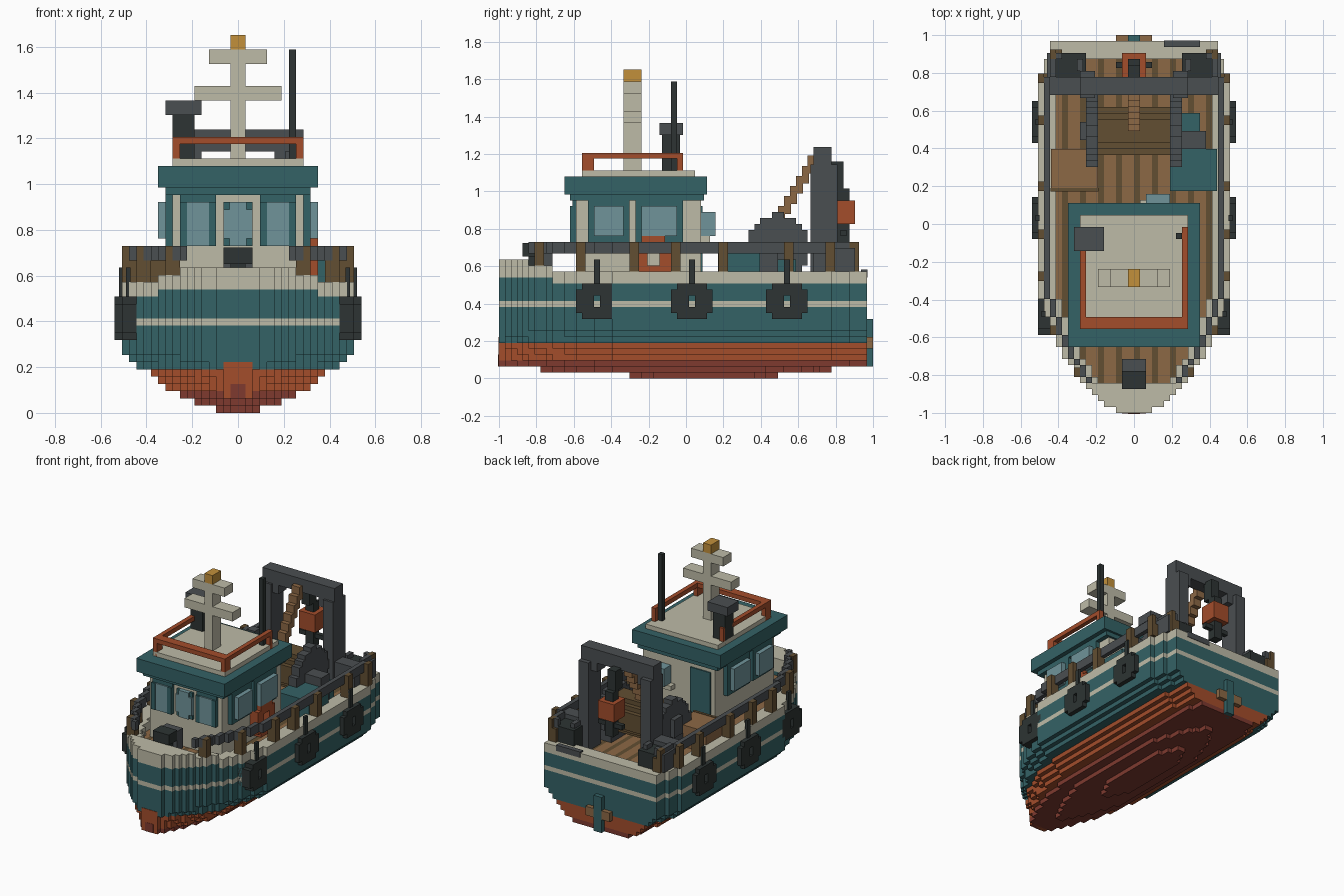
import bpy, bmesh, math

if "Cube" in bpy.data.objects:
    bpy.data.objects.remove(bpy.data.objects["Cube"], do_unlink=True)

V = 2 / 63  # one block; all boxes below are in block units, y counted from the bow


def material(name, rgb):
    lin = [((c / 255 + 0.055) / 1.055) ** 2.4 for c in rgb] + [1]
    m = bpy.data.materials.new(name)
    m.use_nodes = True
    m.diffuse_color = lin
    m.node_tree.nodes["Principled BSDF"].inputs["Base Color"].default_value = lin
    return m


cream = material("cream", (190, 187, 167))
teal = material("teal", (52, 98, 102))
orange = material("orange red", (163, 77, 43))
red = material("dark red", (126, 58, 47))
grey = material("dark grey", (74, 78, 81))
black = material("black", (45, 52, 51))
brown = material("wood brown", (140, 104, 69))
dark = material("dark wood", (98, 78, 50))
glass = material("glass blue", (112, 148, 154))
amber = material("amber", (194, 144, 59))


def part(name, mat, boxes):
    """One object made of blocks given as (x0, x1, y0, y1, z0, z1)."""
    bm = bmesh.new()
    for x0, x1, y0, y1, z0, z1 in boxes:
        vs = [bm.verts.new((x * V, y * V - 1, z * V))
              for z in (z0, z1) for y in (y0, y1) for x in (x0, x1)]
        for f in ((0, 2, 3, 1), (4, 5, 7, 6), (0, 1, 5, 4),
                  (2, 6, 7, 3), (0, 4, 6, 2), (1, 3, 7, 5)):
            bm.faces.new([vs[i] for i in f])
    me = bpy.data.meshes.new(name)
    bm.to_mesh(me)
    bm.free()
    me.materials.append(mat)
    ob = bpy.data.objects.new(name, me)
    bpy.context.collection.objects.link(ob)


def both(boxes):
    return boxes + [(-b[1], -b[0]) + tuple(b[2:]) for b in boxes]


def ring(x0, x1, y, z, w, h, by, bz):
    """Stepped ring standing in the yz plane."""
    return [(x0, x1, y, y + by, z + 1, z + h - 1),
            (x0, x1, y + w - by, y + w, z + 1, z + h - 1),
            (x0, x1, y + 1, y + w - 1, z, z + bz),
            (x0, x1, y + 1, y + w - 1, z + h - bz, z + h)]


def disc(x0, x1, yc, zc, r):
    """Stepped disc with its axis along x."""
    out = []
    for k in range(-math.ceil(r), math.ceil(r)):
        half = round(math.sqrt(max(0, r * r - (k + 0.5) ** 2)))
        if half:
            out.append((x0, x1, yc - half, yc + half, zc + k, zc + k + 1))
    return out


# Hull: half-width along the length and half-width of each layer
BOW = [3, 5, 6, 7, 8, 9, 10, 10, 11, 12, 12, 13, 13, 14, 14, 14, 15, 15, 15]
PLAN = BOW + [16] * 37 + [15] * 3 + [14] * 3
LAYER = [3, 6, 8, 10, 11, 12, 14, 15]
SPAN = {0: (22, 47), 1: (7, 56)}


def half_width(j, k):
    w = PLAN[j] * (LAYER[k] if k < 8 else 16) / 16
    if k in SPAN:
        a, b = SPAN[k]
        t = (2 * j + 1 - a - b) / (b - a)
        w = w * (1 - abs(t) ** 3) + 0.4 if abs(t) < 1 else 0
    return math.floor(w + 0.5)


hull = {"keel": [], "lower": [], "topsides": [], "trim": []}
for k in range(20):
    runs = []
    for j in range(62):
        if (k == 18 and j >= 9) or (k == 19 and j >= 5):
            continue
        w = half_width(j, k)
        if not w:
            continue
        if k < 3:
            kind = "keel"
        elif k < 6:
            kind = "lower"
        else:
            kind = "trim" if k == 12 or k > 16 or (k == 16 and j >= 9) else "topsides"
        key = (w, kind, k >= 16 and 5 <= j < 59)
        if runs and runs[-1][0] == key:
            runs[-1][2] = j + 1
        else:
            runs.append([key, j, j + 1])
    for (w, kind, hollow), a, b in runs:
        if hollow:
            hull[kind] += both([(w - 3, w, a, b, k, k + 1)])
        else:
            hull[kind].append((-w, w, a, b, k, k + 1))
for kind, mat in (("keel", red), ("lower", orange), ("topsides", teal), ("trim", cream)):
    part("hull_" + kind, mat, hull[kind])
part("stem_plate", orange, [(-2, 2, -0.1, 1, 2, 7)])
part("stem_foot", red, [(-1, 1, -0.15, 1, 2, 4)])
part("rudder", teal, [(-1, 1, 61, 63, 2, 10)])
part("rudder_bracket", brown, [(-3, -1, 61, 63, 5, 7), (1, 3, 61, 63, 5, 7)])

# Deck planks
light_planks, dark_planks = [], []
for i in range(-13, 13):
    m = max(abs(i), abs(i + 1))
    rows = [j for j in range(5, 59) if PLAN[j] - 3 >= m]
    (dark_planks if i % 3 == 0 else light_planks).append(
        (i, i + 1, rows[0], rows[-1] + 1, 15.5, 16.15))
part("deck_planks", brown, light_planks)
part("deck_seams", dark, dark_planks)

# Railing with posts
part("railing", grey, both([(PLAN[j] - 2, PLAN[j] - 1, j, j + 1, 21, 23) for j in range(5, 60)]))
posts = []
for j in (6, 13, 22, 29, 37, 48, 55, 59):
    p = PLAN[j]
    posts += [(p - 2, p, j, j + 1.6, 18, 21), (p - 1, p, j, j + 1.6, 21, 23)]
part("rail_posts", dark, both(posts))

# Tyre fenders and ropes
tyres, ropes = [], []
for x0, x1, y in ((13, 16, 13), (16, 17, 29), (16, 17, 45)):
    tyres += ring(x0, x1, y, 10, 7, 6, 3, 2)
    ropes.append((x1 - 1.2, x1 - 0.6, y + 3, y + 4, 15, 20))
part("tyre_fenders", black, both(tyres))
part("fender_ropes", black, both(ropes))

# Bow windlass
part("windlass_base", black, [(-1, 1, 5, 8, 16, 21)])
part("windlass_head", black, [(-2, 2, 4, 7, 20.5, 22.8)])
part("windlass_motor", grey, [(-2, 2, 7, 9, 18, 22.5)])

# Wheelhouse
part("wheelhouse", cream, [(-9, 9, 13, 34, 16, 30)])
part("roof", teal, [(-11, 11, 11, 35, 31, 34), (-10, 10, 12, 34.5, 30, 31)])
part("roof_top", cream, [(-9, 9, 14, 33, 34, 35)])
part("front_window_frames", teal,
     both([(3, 4, 12, 13, 23, 29), (7, 8, 12, 13, 23, 29), (3, 8, 12.4, 13, 23, 30)]))
part("front_windows", glass, both([(4, 7, 12.1, 13, 23, 29)]) +
     [(-2, 2, 12.1, 13, 24, 28), (-1.2, 1.2, 12.1, 13, 23, 29)])
part("front_window_backing", teal, [(-2, 2, 12.5, 13, 23, 29)])
part("side_window_frames", teal, both([(9, 10, 15, 22, 23, 30), (9, 10, 23, 31, 23, 30)]))
part("side_windows", glass, both([(10, 11, 16, 21, 24, 29), (10, 11, 24, 30, 24, 29)]))
part("rear_door", teal, [(-8, -3, 34, 34.3, 16, 29)])
part("rear_window_sill", cream, [(1, 6, 34, 35.5, 23, 24)])
part("rear_window", glass, [(2, 6, 34, 36.5, 24, 28)])
part("lifebuoy", orange, ring(9, 11, 23, 17, 6, 7, 2, 2))

# Roof guard rail
part("roof_rail", orange, both([(8, 9, 14, 31, 37, 38), (8, 9, 14, 16, 34, 37),
                                (8, 9, 30, 31, 34, 37)]) + [(-8, 8, 14, 16, 37, 38)])

# Mast, lamp, aerial and funnel
part("mast", cream, [(-1, 1, 21, 24, 34, 50), (-6, 6, 21, 24, 43, 45), (-4, 4, 21, 24, 48, 50)])
part("mast_lamp", amber, [(-1, 1, 21, 24, 50, 52)])
part("aerial", black, [(7, 8, 29, 30, 34, 50)])
part("funnel", black, [(-9, -6, 27.5, 30.5, 34, 41)])
part("funnel_cap", grey, [(-10, -5, 27, 31, 41, 43)])

# Stern gantry with hanging buoy and boom
part("gantry", grey, [(-9, 9, 53, 56, 36, 39)] +
     both([(6.5, 9, 52.5, 57, 16, 36), (5, 6.5, 53, 56, 34, 36), (9, 14, 53, 56, 18, 22.5)]))
part("buoy", orange, [(-2, 2, 56, 60, 26, 30)])
part("buoy_fittings", black, [(-1, 1, 57, 59, 22, 26), (-1, 1, 57, 59, 30, 32),
                              (-1, 1, 55.5, 58, 32, 36.5), (-3, 3, 57.5, 58.5, 24, 25)])
part("boom", brown, [(-1, 1, 47 + i, 48.2 + i, 26 + 1.7 * i, 29 + 1.7 * i) for i in range(6)])

# Winch
part("winch_flanges", grey, both(disc(6, 8, 47, 22, 5.6)) + both([(5, 8, 43, 51, 16, 18)]))
part("winch_drum", dark, disc(-6, 6, 47, 22, 4.3))
part("winch_motor", grey, [(8, 12, 44, 47, 16, 23), (-9, -8, 45.5, 48.5, 20, 24)])
part("winch_valve", teal, [(8, 11, 47, 50, 16, 20)])

# Deck boxes and stern bollards
part("deck_crate", brown, [(-13.8, -6, 37, 44, 16, 21)])
part("crate_trim", dark, [(-13.9, -5.9, 36.9, 37.5, 16, 21.1)])
part("deck_locker", teal, [(6, 13.8, 37, 44, 16, 21)])
part("stern_bollards", black, both([(8, 13, 56, 60, 16, 21.5)]))
part("bollard_caps", grey, both([(13, 14.5, 56, 60, 18, 22), (8.5, 9.5, 57, 59, 21.5, 22.5)]))
part("stern_plate", grey, [(5, 11, 61, 62.1, 17, 18.3)])
